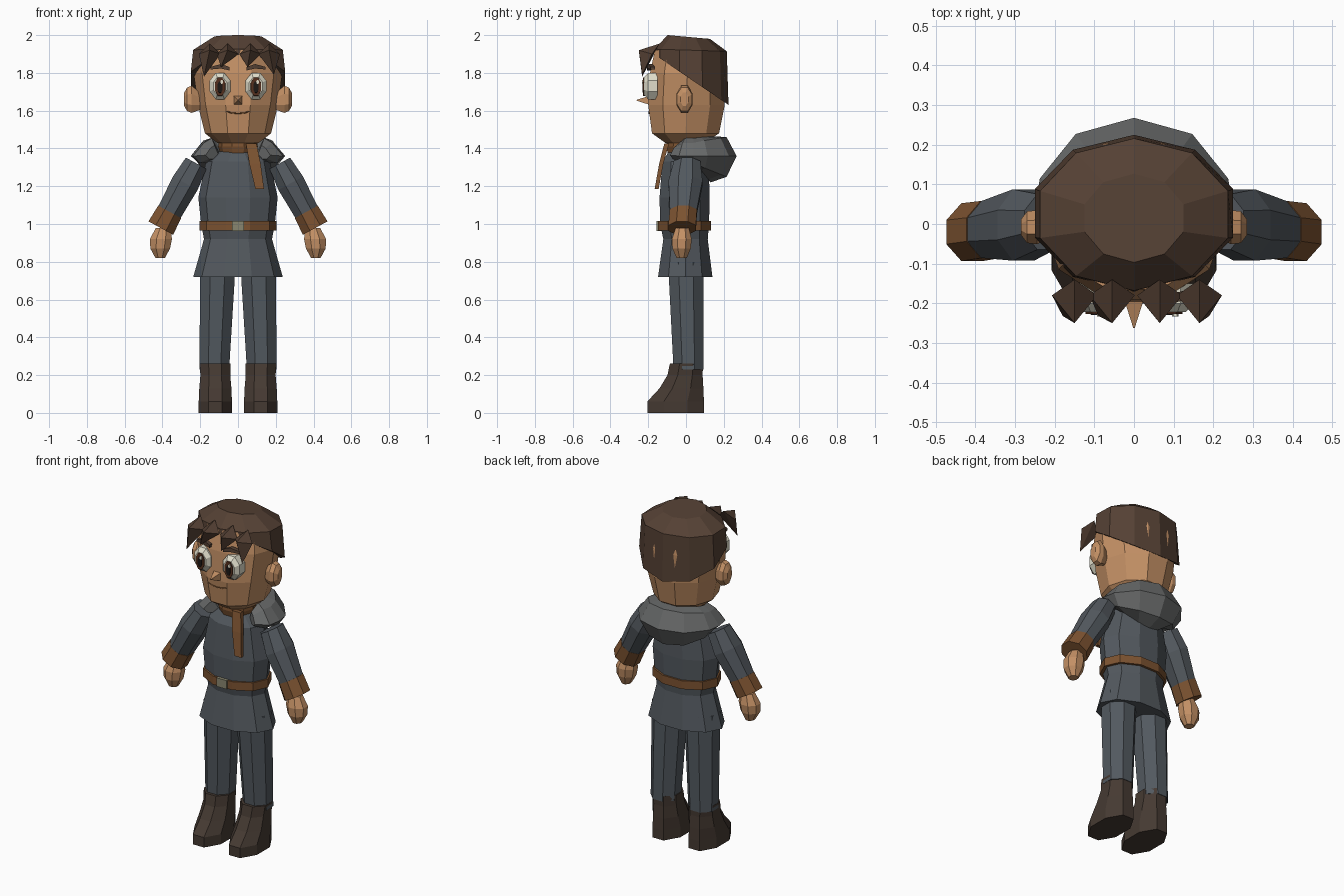
import bpy, bmesh, math
from mathutils import Vector as V

if "Cube" in bpy.data.objects:
    bpy.data.objects.remove(bpy.data.objects["Cube"])

X, Y, Z = V((1, 0, 0)), V((0, 1, 0)), V((0, 0, 1))
COLORS = {
    "cloth": (.085, .098, .112), "trousers": (.085, .1, .115), "hood": (.135, .14, .14),
    "skin": (.55, .28, .13), "hair": (.09, .052, .034), "leather": (.2, .085, .03),
    "boots": (.06, .042, .032), "white": (.75, .73, .6), "iris": (.09, .03, .013),
    "dark": (.012, .009, .008), "buckle": (.25, .24, .16)}
mats = {}
for key, col in COLORS.items():
    mats[key] = bpy.data.materials.new(key)
    mats[key].diffuse_color = (*col, 1)


def finish(name, bm, color):
    bmesh.ops.recalc_face_normals(bm, faces=bm.faces)
    me = bpy.data.meshes.new(name)
    bm.to_mesh(me)
    bm.free()
    me.materials.append(mats[color])
    ob = bpy.data.objects.new(name, me)
    bpy.context.collection.objects.link(ob)
    return ob


def ring(c, ru, rv, n=10, phase=.5, u=X, v=Y, slope=0):
    """Polygon around c, scaled to fill its half sizes; slope tilts z along v."""
    angs = [math.pi / 2 + (i + phase) * 2 * math.pi / n for i in range(n)]
    mu = max(abs(math.cos(a)) for a in angs)
    mv = max(abs(math.sin(a)) for a in angs)
    pts = []
    for a in angs:
        p, q = ru * math.cos(a) / mu, rv * math.sin(a) / mv
        pts.append(V(c) + u * p + v * q + Z * (slope * q))
    return pts


def skin(name, rings, color):
    """Bridge a list of equal-sized rings and cap both ends."""
    bm = bmesh.new()
    vs = [[bm.verts.new(p) for p in r] for r in rings]
    n = len(vs[0])
    for a, b in zip(vs, vs[1:]):
        for i in range(n):
            j = (i + 1) % n
            bm.faces.new((a[i], a[j], b[j], b[i]))
    bm.faces.new(vs[0])
    bm.faces.new(vs[-1])
    return finish(name, bm, color)


def stack(name, rows, color, n=10, phase=.5):
    """Rows of (x, y_front, y_back, z, half width)."""
    skin(name, [ring((x, (f + b) / 2, z), w, (b - f) / 2, n, phase)
                for x, f, b, z, w in rows], color)


# Head
stack("head", [(0, -.11, .10, 1.43, .11), (0, -.18, .175, 1.48, .175),
               (0, -.2, .205, 1.63, .212), (0, -.19, .205, 1.8, .235),
               (0, -.165, .19, 1.92, .215)], "skin")

# Hair cap with slanted hairline
skin("hair_cap", [ring((0, .027, 1.765), .25, .198, 10, 0, slope=-.68),
                  ring((0, .024, 1.92), .237, .192, 10, 0, slope=-.03),
                  ring((0, .015, 1.99), .125, .112, 10, 0, slope=-.09)], "hair")

# Fringe tufts: diamond top, point hanging down
for i, (x, tx, tz) in enumerate([(-.15, -.18, 1.78), (-.055, -.09, 1.83),
                                 (.065, .05, 1.83), (.165, .19, 1.79)]):
    bm = bmesh.new()
    top = [bm.verts.new(p) for p in ((x - .057, -.18, 1.9), (x, -.25, 1.92),
                                     (x + .057, -.18, 1.9), (x, -.14, 1.955))]
    tip = bm.verts.new((tx, -.232, tz))
    for k in range(4):
        bm.faces.new((top[k], top[(k + 1) % 4], tip))
    bm.faces.new((top[0], top[1], top[3]))
    bm.faces.new((top[1], top[2], top[3]))
    finish(f"fringe_tuft_{i + 1}", bm, "hair")


def disc(name, x, z, layers, color, n=8):
    skin(name, [ring((x, y, z), rx, rz, n, .5, X, Z) for y, rx, rz in layers], color)


# Nose
disc("nose", 0, 1.655, [(-.18, .028, .028), (-.262, .002, .002)], "skin", 4)

for s, side in ((-1, "left"), (1, "right")):
    # Eye
    ex = s * .095
    disc(side + "_eye_white", ex, 1.73,
         [(-.15, .055, .07), (-.2, .055, .07), (-.222, .036, .046)], "white")
    disc(side + "_iris", ex, 1.727, [(-.2, .03, .052), (-.227, .027, .048)], "iris")
    disc(side + "_pupil", ex, 1.725, [(-.2, .016, .032), (-.23, .014, .03)], "dark")
    disc(side + "_eye_glint", ex + .009, 1.752, [(-.2, .008, .01), (-.233, .008, .01)], "white", 6)
    # Brow
    skin(side + "_brow", [ring((s * x, y, z), .012, h, 4, .5, Y, Z) for x, y, z, h in
                          ((.045, -.195, 1.822, .009), (.09, -.19, 1.835, .012),
                           (.145, -.175, 1.825, .007))], "hair")
    # Ear
    skin(side + "_ear", [ring((s * x, -.008, z), ry, rz, 8, .5, Y, Z) for x, z, ry, rz in
                         ((.2, 1.65, .022, .045), (.245, 1.66, .043, .072),
                          (.27, 1.66, .04, .062), (.285, 1.66, .02, .035))], "skin")
    # Sleeve, cuff: tubes along the slanting arm
    start, end = V((s * .225, .005, 1.315)), V((s * .405, -.02, .985))
    across = V((s * .88, 0, .48))

    def arm(t, ru, rv):
        return ring(start.lerp(end, t), ru, rv, 8, .5, across, Y)
    skin(side + "_sleeve", [arm(-.02, .062, .07), arm(.3, .074, .09), arm(.9, .064, .066)], "cloth")
    skin(side + "_cuff", [arm(.76, .069, .072), arm(1.02, .074, .073)], "leather")
    # Hand
    stack(side + "_hand", [(s * .395, -.055, .015, .98, .04), (s * .408, -.075, .03, .92, .058),
                           (s * .412, -.072, .025, .87, .052), (s * .412, -.05, .005, .82, .025)],
          "skin", 8)
    # Trouser leg
    stack(side + "_trouser_leg", [(s * .108, -.095, .092, .8, .092), (s * .11, -.09, .092, .7, .092),
                                  (s * .125, -.066, .092, .23, .078)], "trousers", 8)
    # Boot
    stack(side + "_boot", [(s * .12, -.205, .095, 0, .088), (s * .12, -.205, .095, .06, .088),
                           (s * .12, -.14, .092, .13, .085), (s * .12, -.098, .088, .2, .079),
                           (s * .122, -.085, .09, .262, .082)], "boots", 8)

# Mouth
cu = bpy.data.curves.new("mouth", "CURVE")
cu.dimensions = "3D"
cu.bevel_depth = .003
cu.bevel_resolution = 0
sp = cu.splines.new("POLY")
sp.points.add(4)
for p, (x, z) in zip(sp.points, ((-.06, 1.597), (-.035, 1.588), (0, 1.585), (.035, 1.588), (.06, 1.597))):
    p.co = (x, -.196, z, 1)
cu.materials.append(mats["leather"])
bpy.context.collection.objects.link(bpy.data.objects.new("mouth", cu))

# Tunic with flared skirt
stack("tunic", [(0, -.148, .14, .72, .237), (0, -.12, .115, .92, .18),
                (0, -.137, .122, 1.0, .195), (0, -.14, .125, 1.14, .21),
                (0, -.125, .12, 1.33, .17), (0, -.09, .09, 1.385, .1)], "cloth")

# Belt and buckle
stack("belt", [(0, -.148, .133, .965, .205), (0, -.148, .133, 1.015, .205)], "leather")
disc("buckle", 0, .99, [(-.13, .033, .026), (-.156, .033, .026)], "buckle", 4)

# Neck scarf and hanging tail
stack("neck_scarf", [(0, -.095, .08, 1.37, .092), (0, -.105, .09, 1.41, .105),
                     (0, -.1, .09, 1.45, .1)], "leather")
stack("scarf_tail", [(.07, -.115, -.09, 1.425, .028), (.09, -.142, -.12, 1.32, .03),
                     (.115, -.166, -.145, 1.185, .023)], "leather", 4)

# Hood lying round the shoulders, fullest at the back
side_sec = [(.10, 1.37), (.145, 1.455), (.19, 1.43), (.25, 1.36), (.21, 1.325), (.13, 1.32)]
back_sec = [(.05, 1.38), (.10, 1.465), (.175, 1.46), (.228, 1.36), (.175, 1.25), (.09, 1.22)]
rings = []
for deg in (-36, -18, 0, 18, 54, 90, 126, 162, 180, 198, 216):
    a = math.radians(deg)
    t = max(0, math.sin(a)) ** .8
    k = 1 if deg not in (-36, 216) else .55
    sec = []
    for (r0, z0), (r1, z1) in zip(side_sec, back_sec):
        r, z = r0 + (r1 - r0) * t, z0 + (z1 - z0) * t
        r, z = .165 + (r - .165) * k, 1.37 + (z - 1.37) * k
        sec.append(V((math.cos(a) * (r + .022 * t), .04 + math.sin(a) * r, z)))
    rings.append(sec)
skin("hood", rings, "hood")

for m in bpy.data.materials:
    if m.users and not m.is_grease_pencil:
        m.use_nodes = True
        m.node_tree.nodes["Principled BSDF"].inputs["Base Color"].default_value = m.diffuse_color
